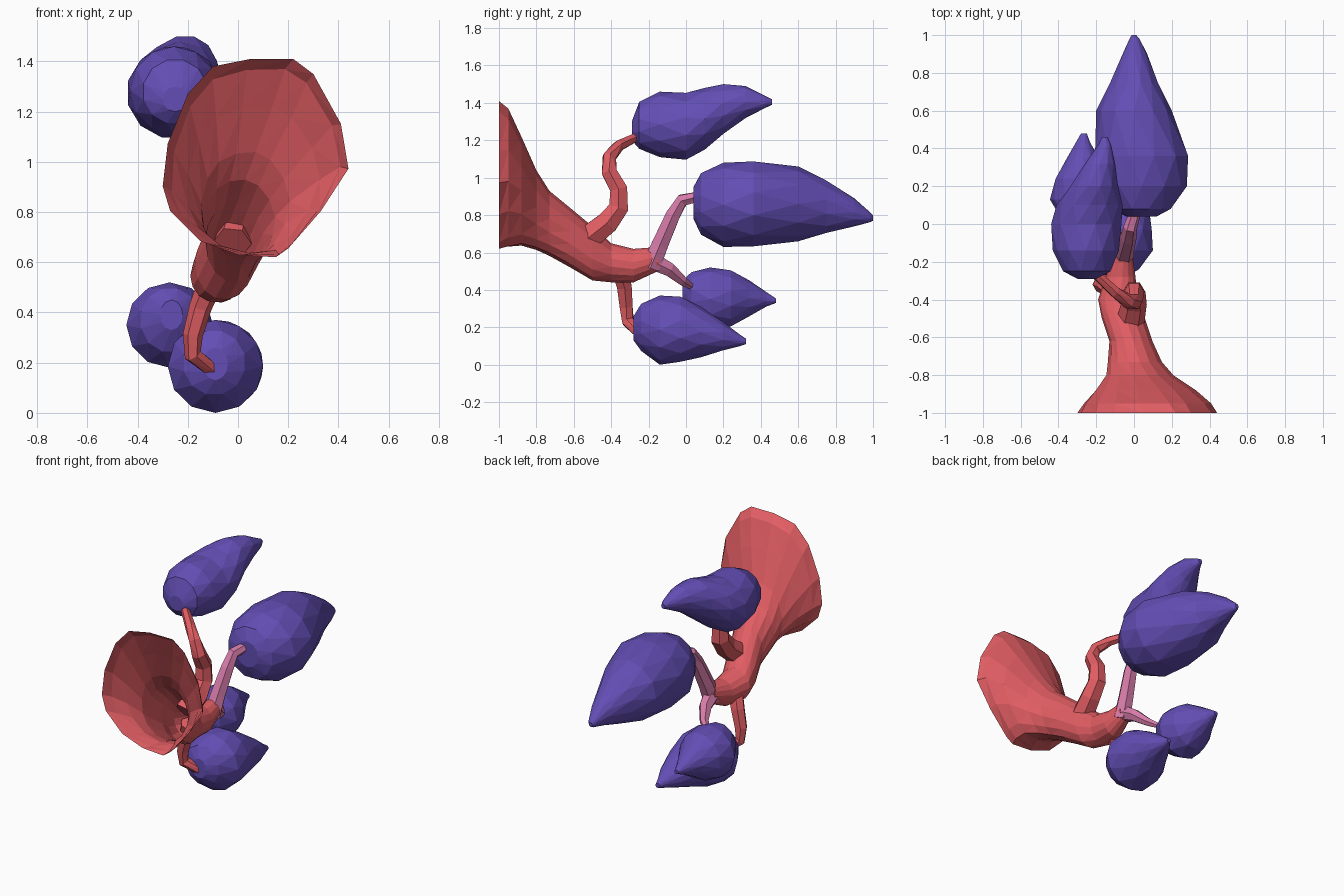
import bpy
import bmesh
from math import sin, cos, tau
from mathutils import Vector

if "Cube" in bpy.data.objects:
    bpy.data.objects.remove(bpy.data.objects["Cube"], do_unlink=True)


def make_material(name, colour):
    mat = bpy.data.materials.new(name)
    mat.use_nodes = True
    mat.diffuse_color = (*colour, 1)
    mat.node_tree.nodes["Principled BSDF"].inputs["Base Color"].default_value = (*colour, 1)
    return mat


red = make_material("coral red", (0.75, 0.11, 0.125))
purple = make_material("violet", (0.125, 0.076, 0.46))
pink = make_material("pink", (0.68, 0.2, 0.4))


def loft(name, rings, material, cap_start=True, cap_end=True):
    """Skin a list of equal-length point rings with flat triangles."""
    bm = bmesh.new()
    loops = [[bm.verts.new(p) for p in ring] for ring in rings]
    count = len(loops[0])
    for a, b in zip(loops, loops[1:]):
        for i in range(count):
            j = (i + 1) % count
            bm.faces.new((a[i], a[j], b[i]))
            bm.faces.new((a[j], b[j], b[i]))
    if cap_start:
        bm.faces.new(loops[0])
    if cap_end:
        bm.faces.new(loops[-1])
    bmesh.ops.recalc_face_normals(bm, faces=bm.faces)
    mesh = bpy.data.meshes.new(name)
    bm.to_mesh(mesh)
    bm.free()
    mesh.materials.append(material)
    obj = bpy.data.objects.new(name, mesh)
    bpy.context.collection.objects.link(obj)
    return obj


def circle(sides, turn=0.0):
    return [(cos(tau * (i + turn) / sides), sin(tau * (i + turn) / sides))
            for i in range(sides)]


def fit(shape, y, left, right, low, high):
    """Place a unit outline in the box left-right by low-high at depth y."""
    cx, cz = (left + right) / 2, (low + high) / 2
    rx, rz = (right - left) / 2, (high - low) / 2
    return [Vector((cx + rx * u, y, cz + rz * v)) for u, v in shape]


def bulb(name, sections, sides=12):
    """Teardrop from sections; each ring is turned half a step further."""
    rings = [fit(circle(sides, k / 2), *s) for k, s in enumerate(sections)]
    return loft(name, rings, purple)


def branch(name, points, start, end, material, sides=6):
    """Tapering tube along a path."""
    path = [Vector(p) for p in points]
    rings = []
    for k, p in enumerate(path):
        ahead = path[min(k + 1, len(path) - 1)] - path[max(k - 1, 0)]
        side = Vector((1, 0, 0)) - ahead * (ahead.x / ahead.length_squared)
        side.normalize()
        up = ahead.normalized().cross(side)
        radius = start + (end - start) * k / (len(path) - 1)
        rings.append([p + radius * (u * side + v * up) for u, v in circle(sides)])
    return loft(name, rings, material)


# Flared horn narrowing into the trunk, open at the front
rim = [(-0.3, 0.9), (-0.28, 1.07), (-0.2, 1.27), (-0.1, 1.38), (0.05, 1.41),
       (0.22, 1.41), (0.3, 1.35), (0.41, 1.15), (0.44, 0.97), (0.33, 0.8),
       (0.2, 0.65), (0.15, 0.615), (0, 0.625), (-0.15, 0.68), (-0.27, 0.8)]
outline = [((x - 0.07) / 0.37, (z - 1.01) / 0.4) for x, z in rim]
horn_sections = [
    (-1.0, -0.3, 0.44, 0.615, 1.41),
    (-0.95, -0.27, 0.41, 0.62, 1.37),
    (-0.88, -0.21, 0.33, 0.63, 1.22),
    (-0.8, -0.15, 0.21, 0.61, 1.04),
    (-0.73, -0.14, 0.15, 0.58, 0.93),
    (-0.62, -0.13, 0.1, 0.52, 0.84),
    (-0.5, -0.17, 0.06, 0.45, 0.74),
    (-0.4, -0.19, 0.02, 0.44, 0.65),
    (-0.28, -0.15, 0.01, 0.44, 0.62),
    (-0.15, -0.11, -0.01, 0.5, 0.63),
]
round_outline = circle(len(rim))
round_outline = [(-u, v) for u, v in round_outline]
shift = len(rim) // 2 + 1
round_outline = round_outline[-1:] + round_outline[:-1]
horn_rings = []
for k, section in enumerate(horn_sections):
    blend = min(1, k / 5)
    shape = [((1 - blend) * a + blend * c, (1 - blend) * b + blend * d)
             for (a, b), (c, d) in zip(outline, round_outline)]
    horn_rings.append(fit(shape, *section))
loft("horn_and_trunk", horn_rings, red, cap_start=False)

# Side branches
branch("upper_branch", [(-0.02, -0.52, 0.68), (0, -0.42, 0.76), (0, -0.36, 0.84),
                        (0, -0.36, 0.94), (0, -0.41, 1.03), (-0.03, -0.41, 1.11),
                        (-0.1, -0.36, 1.17), (-0.21, -0.26, 1.22)], 0.075, 0.025, red)
branch("lower_branch", [(-0.11, -0.36, 0.52), (-0.15, -0.33, 0.42), (-0.18, -0.32, 0.31),
                        (-0.18, -0.31, 0.23), (-0.1, -0.25, 0.17)], 0.05, 0.03, red)
branch("pink_upper_branch", [(-0.06, -0.19, 0.52), (-0.05, -0.14, 0.64), (-0.03, -0.07, 0.8),
                             (-0.02, -0.02, 0.88), (0.01, 0.07, 0.9)], 0.058, 0.03, pink)
branch("pink_lower_branch", [(-0.06, -0.19, 0.56), (-0.08, -0.09, 0.51),
                             (-0.12, -0.02, 0.45), (-0.19, 0.04, 0.41)], 0.055, 0.015, pink)

# Teardrop bulbs
bulb("top_bulb", [
    (-0.29, -0.3, -0.2, 1.2, 1.3), (-0.25, -0.38, -0.12, 1.15, 1.41),
    (-0.14, -0.43, -0.08, 1.11, 1.46), (0, -0.445, -0.06, 1.09, 1.46),
    (0.1, -0.41, -0.06, 1.15, 1.48), (0.2, -0.34, -0.08, 1.23, 1.505),
    (0.32, -0.26, -0.1, 1.32, 1.49), (0.42, -0.19, -0.12, 1.37, 1.44),
    (0.46, -0.17, -0.14, 1.39, 1.42)])
bulb("large_bulb", [
    (0.04, -0.04, 0.12, 0.78, 0.95), (0.08, -0.13, 0.2, 0.69, 1.03),
    (0.2, -0.2, 0.28, 0.63, 1.08), (0.36, -0.215, 0.295, 0.625, 1.095),
    (0.6, -0.2, 0.2, 0.66, 1.06), (0.75, -0.13, 0.13, 0.7, 0.99),
    (0.9, -0.06, 0.07, 0.74, 0.89), (0.98, -0.025, 0.03, 0.76, 0.82),
    (1.0, -0.012, 0.012, 0.77, 0.8)])
bulb("middle_bulb", [
    (-0.02, -0.31, -0.22, 0.33, 0.45), (0.03, -0.39, -0.15, 0.24, 0.5),
    (0.13, -0.445, -0.1, 0.18, 0.52), (0.24, -0.42, -0.12, 0.2, 0.51),
    (0.34, -0.36, -0.18, 0.26, 0.45), (0.43, -0.31, -0.23, 0.31, 0.39),
    (0.48, -0.28, -0.25, 0.33, 0.355)])
bulb("bottom_bulb", [
    (-0.28, -0.14, -0.04, 0.13, 0.26), (-0.24, -0.22, 0.03, 0.07, 0.33),
    (-0.14, -0.28, 0.1, 0, 0.37), (-0.03, -0.27, 0.1, 0.01, 0.37),
    (0.08, -0.2, 0.08, 0.04, 0.31), (0.2, -0.12, 0.05, 0.075, 0.23),
    (0.29, -0.05, 0.01, 0.1, 0.16), (0.32, -0.03, 0, 0.11, 0.14)])
